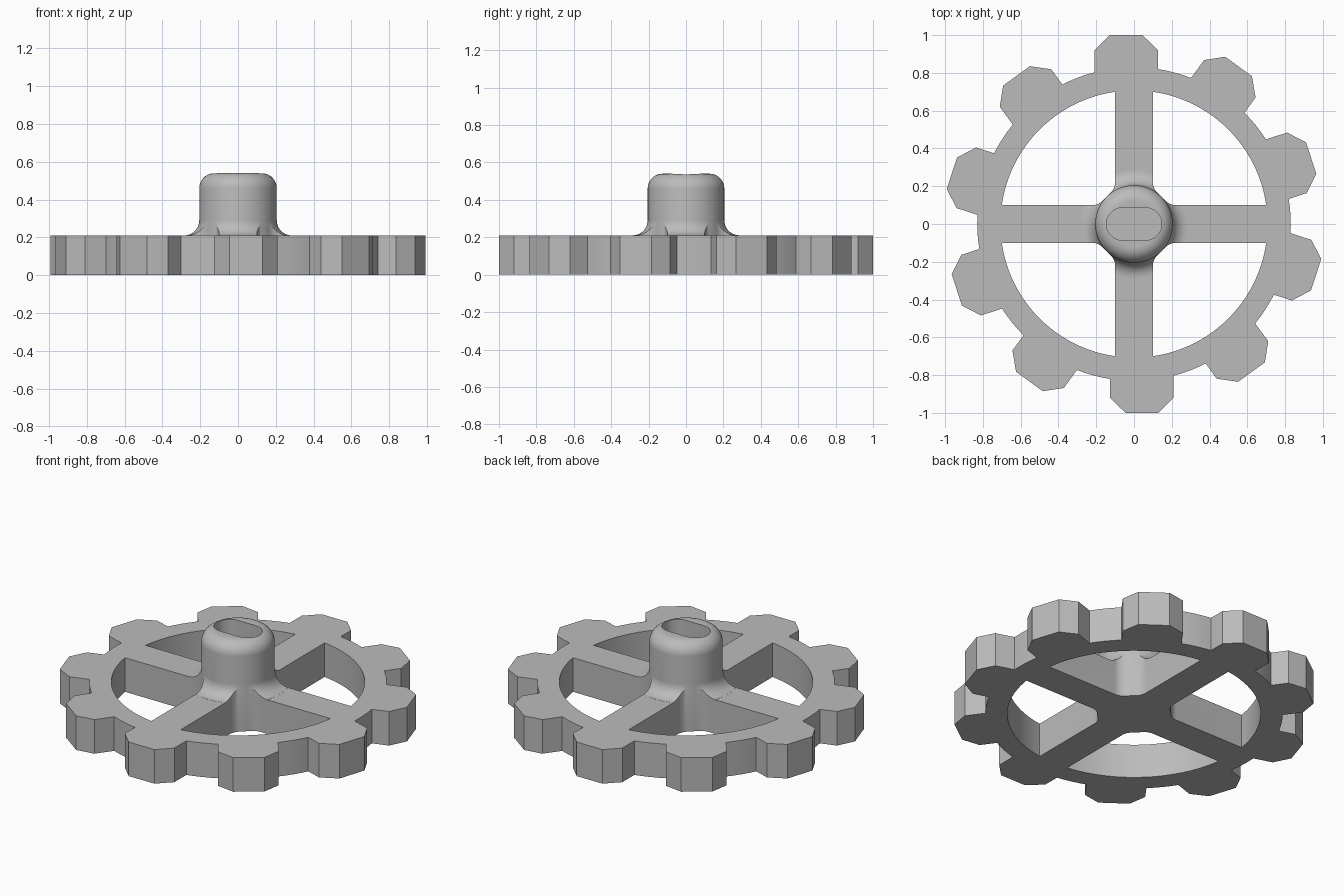
import bpy, bmesh
from math import sin, cos, pi, radians, asin, atan2, degrees, sqrt
from mathutils import Matrix, Vector

cube = bpy.data.objects.get("Cube")
if cube:
    bpy.data.objects.remove(cube, do_unlink=True)

grey = bpy.data.materials.new("plain grey")
grey.use_nodes = True
colour = (0.5, 0.5, 0.5, 1)
grey.diffuse_color = colour
grey.node_tree.nodes["Principled BSDF"].inputs["Base Color"].default_value = colour

PLATE, TOP = 0.21, 0.54
HUB, ROUND, FILLET = 0.205, 0.08, 0.08
HOLE, RIM, SPOKE = 0.707, 0.83, 0.1


def arc(cx, cy, r, a, b, n):
    """Points along an arc, angles in degrees."""
    angles = [radians(a + (b - a) * i / n) for i in range(n + 1)]
    return [(cx + r * cos(t), cy + r * sin(t)) for t in angles]


def finish(name, bm):
    bmesh.ops.recalc_face_normals(bm, faces=bm.faces)
    mesh = bpy.data.meshes.new(name)
    bm.to_mesh(mesh)
    bm.free()
    mesh.materials.append(grey)
    ob = bpy.data.objects.new(name, mesh)
    bpy.context.collection.objects.link(ob)
    return ob


def prism(name, outline, z0, z1, turns=1):
    """Extrude an outline, repeated around z."""
    bm = bmesh.new()
    for k in range(turns):
        rot = Matrix.Rotation(2 * pi * k / turns, 3, 'Z')
        face = bm.faces.new([bm.verts.new(rot @ Vector((x, y, z0))) for x, y in outline])
        ext = bmesh.ops.extrude_face_region(bm, geom=[face])["geom"]
        moved = [v for v in ext if isinstance(v, bmesh.types.BMVert)]
        bmesh.ops.translate(bm, verts=moved, vec=(0, 0, z1 - z0))
    return finish(name, bm)


def lathe(name, profile, steps):
    bm = bmesh.new()
    verts = [bm.verts.new((r, 0, z)) for r, z in profile]
    edges = [bm.edges.new(pair) for pair in zip(verts, verts[1:])]
    bmesh.ops.spin(bm, geom=verts + edges, cent=(0, 0, 0), axis=(0, 0, 1),
                   angle=2 * pi, steps=steps)
    bmesh.ops.remove_doubles(bm, verts=bm.verts, dist=1e-5)
    # Merge the flat end caps into single faces
    for z in (profile[0][1], profile[-1][1]):
        cap = [f for f in bm.faces if all(abs(v.co.z - z) < 1e-5 for v in f.verts)]
        bmesh.ops.dissolve_faces(bm, faces=cap, use_verts=True)
    return finish(name, bm)


def combine(target, other, operation):
    mod = target.modifiers.new(operation.lower(), 'BOOLEAN')
    mod.operation, mod.solver, mod.object = operation, 'EXACT', other
    bpy.context.view_layer.objects.active = target
    bpy.ops.object.modifier_apply(modifier=mod.name)
    bpy.data.objects.remove(other, do_unlink=True)


# Toothed disc: ten chamfered teeth set slightly off the radial line
tooth = [(0.127, 0.82), (0.127, 0.92), (0.045, 1.0), (-0.13, 1.0), (-0.21, 0.92), (-0.21, 0.803)]
start = degrees(atan2(tooth[0][1], tooth[0][0])) + 36
end = degrees(atan2(tooth[-1][1], tooth[-1][0]))
pitch = tooth + arc(0, 0, RIM, end, start, 4)[1:-1]
outline = []
for k in range(10):
    c, s = cos(k * pi / 5), sin(k * pi / 5)
    outline += [(x * c - y * s, x * s + y * c) for x, y in pitch]
wheel = prism("toothed_wheel", outline, 0, PLATE)

# Hub: rounded top and a flared foot blending into the spokes
foot = HUB + FILLET
profile = [(0, 0.1), (foot, 0.1)]
profile += arc(foot, PLATE + FILLET + 0.0005, FILLET, 270, 180, 10)
profile += arc(HUB - ROUND, TOP - ROUND, ROUND, 0, 90, 10)
profile += [(0, TOP)]
combine(wheel, lathe("hub", profile, 72), 'UNION')

# Four windows leave the spokes, with rounded corners against the hub
side = SPOKE + FILLET
core = HUB + 0.001
reach = sqrt((core + FILLET) ** 2 - side ** 2)
lean = degrees(atan2(reach, side))
edge = degrees(asin(SPOKE / HOLE))
window = arc(0, 0, HOLE, edge, 90 - edge, 24)
window += arc(side, reach, FILLET, 180, 180 + lean, 8)
window += arc(0, 0, core, lean, 90 - lean, 3)[1:-1]
window += arc(reach, side, FILLET, 270 - lean, 270, 8)
combine(wheel, prism("windows", window, -0.1, PLATE + FILLET + 0.001, 4), 'DIFFERENCE')

# Rounded slot in the top of the hub
half, r = 0.147, 0.086
slot = arc(half - r, 0, r, -90, 90, 16) + arc(r - half, 0, r, 90, 270, 16)
combine(wheel, prism("slot", slot, PLATE, TOP + 0.1), 'DIFFERENCE')

# Smooth the curves, keep the level faces flat
bpy.ops.object.select_all(action='DESELECT')
wheel.select_set(True)
bpy.context.view_layer.objects.active = wheel
bpy.ops.object.shade_smooth_by_angle(angle=radians(30))
for poly in wheel.data.polygons:
    if abs(poly.normal.z) > 0.9999:
        poly.use_smooth = False
